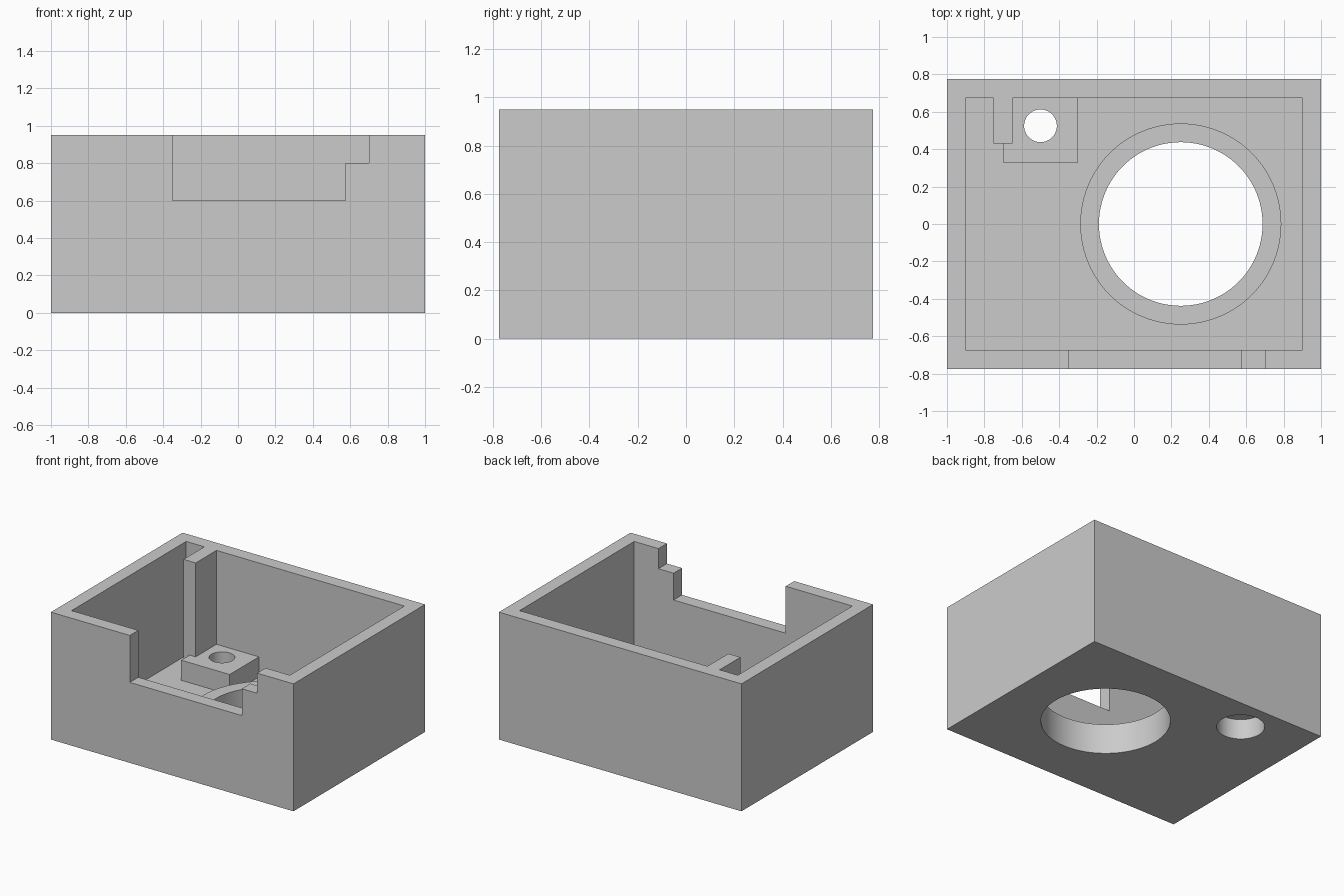
import bpy
import bmesh
from mathutils import Matrix, Vector

cube = bpy.data.objects.get("Cube")
if cube:
    bpy.data.objects.remove(cube, do_unlink=True)

grey = bpy.data.materials.new("plain grey")
grey.use_nodes = True
grey.diffuse_color = (0.6, 0.6, 0.6, 1)
grey.node_tree.nodes["Principled BSDF"].inputs["Base Color"].default_value = (0.6, 0.6, 0.6, 1)


def finish(name, bm):
    mesh = bpy.data.meshes.new(name)
    bm.to_mesh(mesh)
    bm.free()
    mesh.materials.append(grey)
    obj = bpy.data.objects.new(name, mesh)
    bpy.context.collection.objects.link(obj)
    return obj


def box(name, low, high):
    """Box between two opposite corners."""
    low, high = Vector(low), Vector(high)
    bm = bmesh.new()
    bmesh.ops.create_cube(bm, size=1)
    bmesh.ops.scale(bm, vec=high - low, verts=bm.verts)
    bmesh.ops.translate(bm, vec=(low + high) / 2, verts=bm.verts)
    return finish(name, bm)


def cylinder(name, x, y, radius, bottom, top, sides=96):
    """Upright cylinder between two heights."""
    bm = bmesh.new()
    bmesh.ops.create_cone(bm, cap_ends=True, segments=sides, radius1=radius, radius2=radius,
                          depth=top - bottom,
                          matrix=Matrix.Translation((x, y, (bottom + top) / 2)))
    return finish(name, bm)


def combine(target, tool, operation):
    """Apply one boolean step and remove the tool."""
    tool.hide_render = True
    mod = target.modifiers.new(tool.name, "BOOLEAN")
    mod.operation = operation
    mod.solver = "EXACT"
    mod.object = tool
    bpy.ops.object.select_all(action="DESELECT")
    bpy.context.view_layer.objects.active = target
    target.select_set(True)
    bpy.ops.object.modifier_apply(modifier=mod.name)
    bpy.data.objects.remove(tool, do_unlink=True)


# Open tray with a thin floor and four walls
housing = box("housing", (-1, -0.775, 0), (1, 0.775, 0.95))
combine(housing, box("cavity", (-0.9, -0.675, 0.1), (0.9, 0.675, 1.2)), "DIFFERENCE")

# Stepped notch in the front wall
combine(housing, box("deep_notch", (-0.35, -0.9, 0.6), (0.575, -0.6, 1.2)), "DIFFERENCE")
combine(housing, box("shallow_notch", (0.5, -0.9, 0.8), (0.7, -0.6, 1.2)), "DIFFERENCE")

# Raised parts on the floor: tall rib, screw block and collar
combine(housing, box("rib", (-0.75, 0.43, 0.05), (-0.65, 0.72, 0.95)), "UNION")
combine(housing, box("screw_block", (-0.7, 0.33, 0.05), (-0.3, 0.72, 0.25)), "UNION")
combine(housing, cylinder("collar", 0.25, 0, 0.5375, 0.05, 0.225), "UNION")

# Large opening, screw hole and its counterbore from below
combine(housing, cylinder("opening", 0.25, 0, 0.4375, -0.2, 0.5), "DIFFERENCE")
combine(housing, cylinder("screw_hole", -0.5, 0.525, 0.0875, -0.2, 0.5, 48), "DIFFERENCE")
combine(housing, cylinder("counterbore", -0.5, 0.525, 0.1625, -0.2, 0.15, 64), "DIFFERENCE")

# Smooth the round walls, keep the corners crisp
bpy.ops.object.select_all(action="DESELECT")
bpy.context.view_layer.objects.active = housing
housing.select_set(True)
bpy.ops.object.shade_smooth_by_angle()
